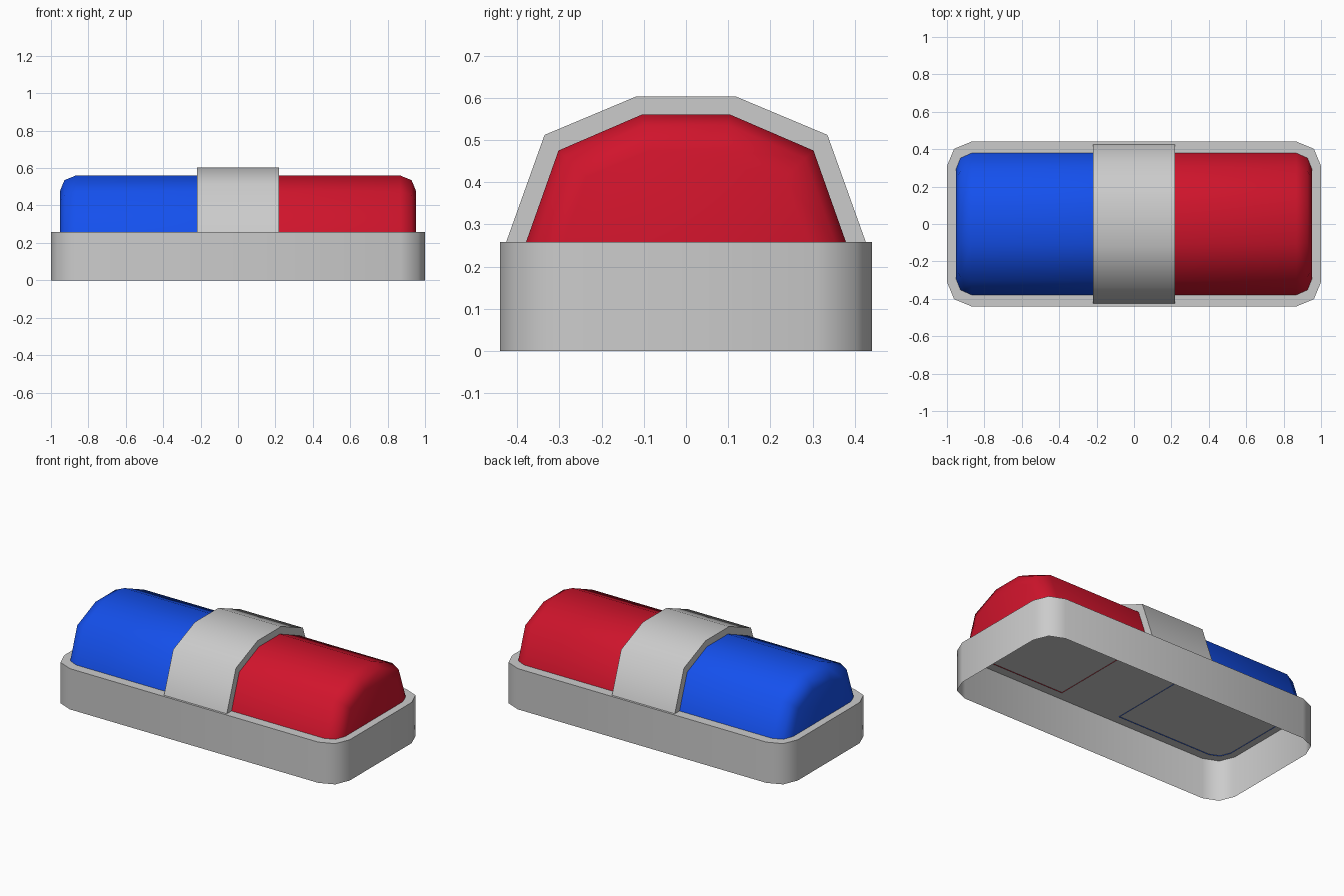
import bpy, bmesh, math

if "Cube" in bpy.data.objects:
    bpy.data.objects.remove(bpy.data.objects["Cube"])

DECK = 0.258  # height of the base's top sheet


def finish(bm, name, color=None):
    """Turn a bmesh into a smooth-by-angle object, optionally coloured."""
    bmesh.ops.recalc_face_normals(bm, faces=bm.faces)
    mesh = bpy.data.meshes.new(name)
    bm.to_mesh(mesh)
    bm.free()
    obj = bpy.data.objects.new(name, mesh)
    bpy.context.collection.objects.link(obj)
    if color:
        mat = bpy.data.materials.new(name + "_colour")
        mat.diffuse_color = (*color, 1)
        mat.use_nodes = True
        mat.node_tree.nodes["Principled BSDF"].inputs["Base Color"].default_value = mat.diffuse_color
        mesh.materials.append(mat)
    bpy.ops.object.select_all(action='DESELECT')
    obj.select_set(True)
    bpy.context.view_layer.objects.active = obj
    bpy.ops.object.shade_smooth_by_angle(angle=math.radians(60))
    return obj


def arch(half, x0, x1):
    """Extrude a mirrored (y, z) half profile along x; bottom stays open."""
    profile = half + [(-y, z) for y, z in reversed(half)]
    bm = bmesh.new()
    a, b = ([bm.verts.new((x, y, z)) for y, z in profile] for x in (x0, x1))
    for i in range(len(profile) - 1):
        bm.faces.new((a[i], a[i + 1], b[i + 1], b[i]))
    bm.faces.new(a)
    bm.faces.new(b)
    return bm


# Base: rounded box with an open underside
bm = bmesh.new()
bmesh.ops.create_cube(bm, size=1)
for v in bm.verts:
    v.co = (v.co.x * 2, v.co.y * 0.88, (v.co.z + 0.5) * DECK)
uprights = [e for e in bm.edges if abs(e.verts[0].co.z - e.verts[1].co.z) > 0.1]
bmesh.ops.bevel(bm, geom=uprights, offset=0.13, segments=2, profile=0.5, affect='EDGES')
bottom = [f for f in bm.faces if all(v.co.z < 0.01 for v in f.verts)]
bmesh.ops.delete(bm, geom=bottom, context='FACES_ONLY')
finish(bm, "base")

# Lenses: arched shells with a rounded outer end, just poking through the deck
LENS = [(0.38, DECK - 0.003), (0.302, 0.475), (0.105, 0.56)]
for name, s, color in (("red_lens", 1, (0.63, 0.007, 0.025)),
                       ("blue_lens", -1, (0.007, 0.08, 0.85))):
    bm = arch(LENS, s * 0.21, s * 0.953)
    rim = [e for e in bm.edges
           if all(abs(v.co.x) > 0.9 for v in e.verts) and not e.is_boundary]
    bmesh.ops.bevel(bm, geom=rim, offset=0.085, segments=2, profile=0.5, affect='EDGES')
    finish(bm, name, color)

# Centre band wrapping over both lenses
finish(arch([(0.426, DECK), (0.335, 0.512), (0.118, 0.603)], -0.22, 0.22), "centre_band")
